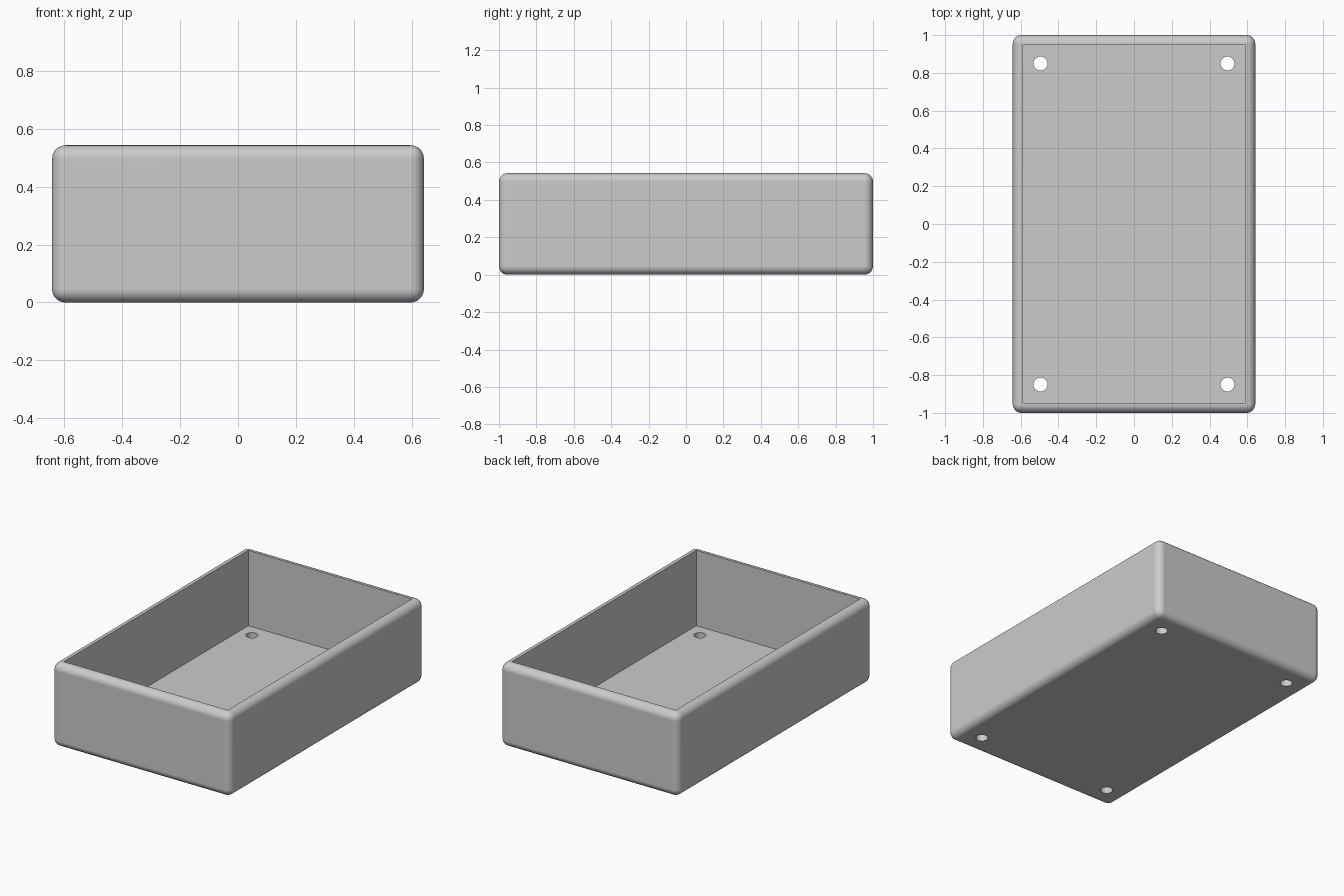
import bpy
import math

default_cube = bpy.data.objects.get("Cube")
if default_cube:
    bpy.data.objects.remove(default_cube, do_unlink=True)

# Main dimensions
WIDTH, LENGTH, HEIGHT = 1.284, 2.0, 0.543
WALL = 0.053
ROUNDING = 0.046
HOLE_X, HOLE_Y, HOLE_RADIUS = 0.495, 0.85, 0.037

grey = bpy.data.materials.new("plain_grey")
grey.use_nodes = True
colour = (0.6, 0.6, 0.6, 1)
grey.diffuse_color = colour
grey.node_tree.nodes["Principled BSDF"].inputs["Base Color"].default_value = colour


def box(name, size, bottom):
    bpy.ops.mesh.primitive_cube_add(size=1, location=(0, 0, bottom + size[2] / 2))
    obj = bpy.context.object
    obj.name = name
    obj.scale = size
    bpy.ops.object.transform_apply(location=True, rotation=False, scale=True)
    obj.data.materials.append(grey)
    return obj


def apply_modifier(obj, modifier):
    bpy.context.view_layer.objects.active = obj
    bpy.ops.object.modifier_apply(modifier=modifier.name)


def cut(obj, cutter):
    mod = obj.modifiers.new("cut", 'BOOLEAN')
    mod.operation = 'DIFFERENCE'
    mod.solver = 'EXACT'
    mod.object = cutter
    apply_modifier(obj, mod)
    bpy.data.objects.remove(cutter, do_unlink=True)


# Rounded outer block
tray = box("open_tray", (WIDTH, LENGTH, HEIGHT), 0)
bevel = tray.modifiers.new("rounded_edges", 'BEVEL')
bevel.width = ROUNDING
bevel.segments = 8
apply_modifier(tray, bevel)

# Open cavity with sharp edges
cut(tray, box("cavity_cutter", (WIDTH - 2 * WALL, LENGTH - 2 * WALL, HEIGHT), WALL))

# Four holes through the floor
for sx in (-1, 1):
    for sy in (-1, 1):
        bpy.ops.mesh.primitive_cylinder_add(
            vertices=48, radius=HOLE_RADIUS, depth=4 * WALL,
            location=(sx * HOLE_X, sy * HOLE_Y, WALL / 2))
        drill = bpy.context.object
        drill.data.materials.append(grey)
        cut(tray, drill)

# Smooth rounding, crisp rim and holes
bpy.ops.object.select_all(action='DESELECT')
tray.select_set(True)
bpy.context.view_layer.objects.active = tray
bpy.ops.object.shade_smooth_by_angle(angle=math.radians(30))
weighted = tray.modifiers.new("clean_shading", 'WEIGHTED_NORMAL')
weighted.keep_sharp = True
